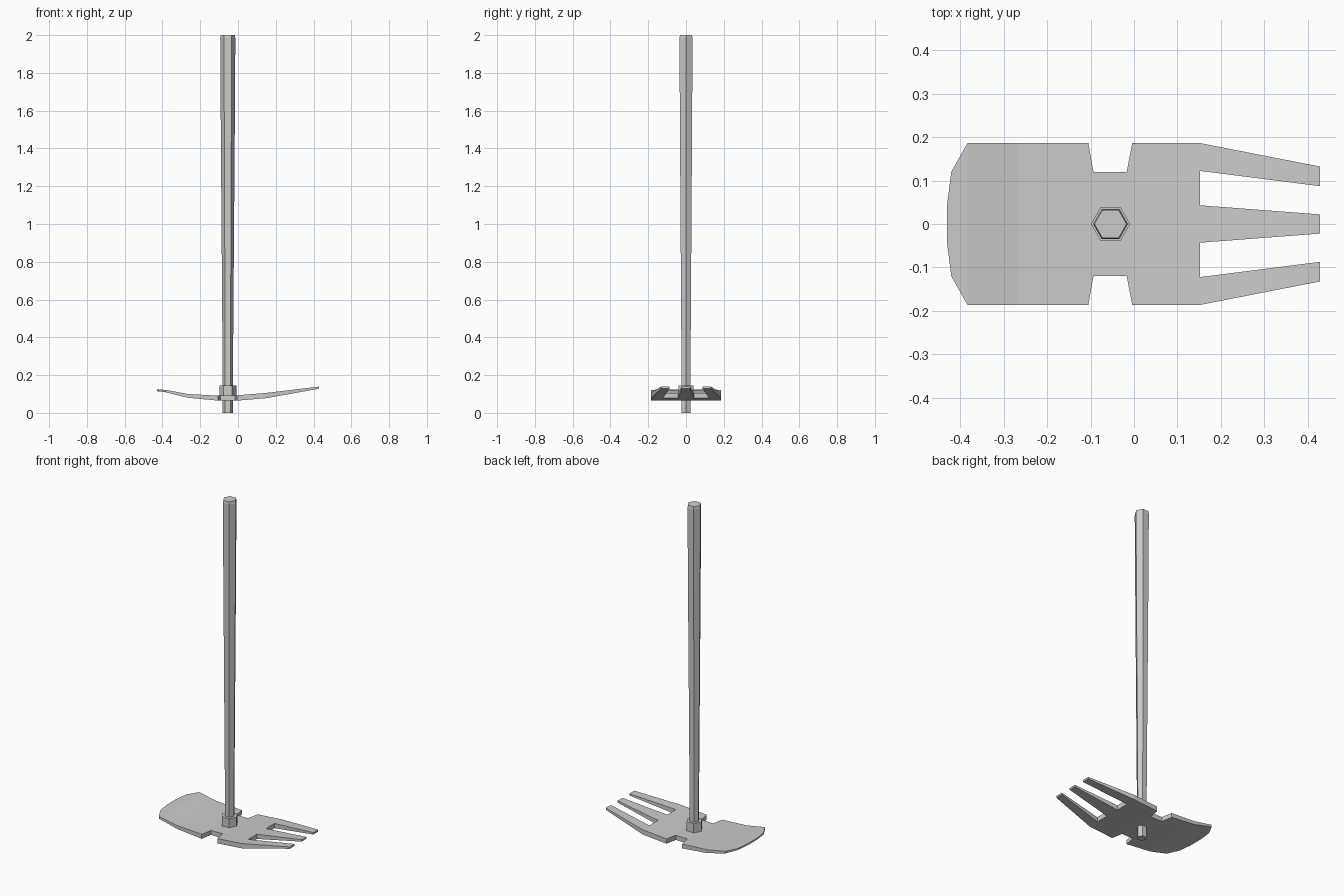
import bpy, bmesh, math

if "Cube" in bpy.data.objects:
    bpy.data.objects.remove(bpy.data.objects["Cube"])

CX = -0.054  # x position of the handle axis


def finish(bm, name):
    bmesh.ops.recalc_face_normals(bm, faces=bm.faces)
    me = bpy.data.meshes.new(name)
    bm.to_mesh(me)
    bm.free()
    ob = bpy.data.objects.new(name, me)
    bpy.context.collection.objects.link(ob)
    return ob


def hex_loft(name, profile):
    """Six-sided shaft through (radius, z) rings, capped at both ends."""
    bm = bmesh.new()
    rings = [[bm.verts.new((CX + r * math.cos(i * math.pi / 3),
                            r * math.sin(i * math.pi / 3), z)) for i in range(6)]
             for r, z in profile]
    for a, b in zip(rings, rings[1:]):
        for i in range(6):
            j = (i + 1) % 6
            bm.faces.new((a[i], a[j], b[j], b[i]))
    bm.faces.new(rings[0][::-1])
    bm.faces.new(rings[-1])
    return finish(bm, name)


# Tapered handle and the socket collar
hex_loft("handle", [(0.027, 0), (0.028, 0.3), (0.037, 1.5), (0.04, 1.985), (0.037, 2.0)])
hex_loft("socket_collar", [(0.045, 0.068), (0.045, 0.146)])

# Head: half outline from the hoe edge to the middle tine, mirrored in y
half = [(-0.43, 0.042), (-0.42, 0.12), (-0.383, 0.186), (-0.105, 0.186),
        (-0.093, 0.119), (-0.017, 0.119), (-0.004, 0.186), (0.152, 0.186),
        (0.428, 0.132), (0.428, 0.087), (0.152, 0.122), (0.152, 0.043),
        (0.428, 0.022)]
outline = half + [(x, -y) for x, y in reversed(half)]

# Side profile of the head: (x, underside z, top z)
bends = [(-0.43, 0.115, 0.124), (-0.383, 0.109, 0.122), (-0.265, 0.08, 0.1),
         (-0.105, 0.065, 0.091), (-0.004, 0.065, 0.093), (0.152, 0.078, 0.106),
         (0.428, 0.128, 0.139)]


def height(x, k):
    for a, b in zip(bends, bends[1:]):
        if x <= b[0] + 1e-5:
            t = (x - a[0]) / (b[0] - a[0])
            return a[k] + t * (b[k] - a[k])
    return bends[-1][k]


bm = bmesh.new()
bm.faces.new([bm.verts.new((x, y, 0)) for x, y in outline])
for b in bends[1:-1]:
    bmesh.ops.bisect_plane(bm, geom=bm.verts[:] + bm.edges[:] + bm.faces[:],
                           dist=1e-5, plane_co=(b[0], 0, 0), plane_no=(1, 0, 0))
under = bm.verts[:]
res = bmesh.ops.extrude_face_region(bm, geom=bm.faces[:], use_keep_orig=True)
top = [g for g in res["geom"] if isinstance(g, bmesh.types.BMVert)]
for verts, k in ((under, 1), (top, 2)):
    for v in verts:
        v.co.z = height(v.co.x, k)
finish(bm, "hoe_fork_head")
